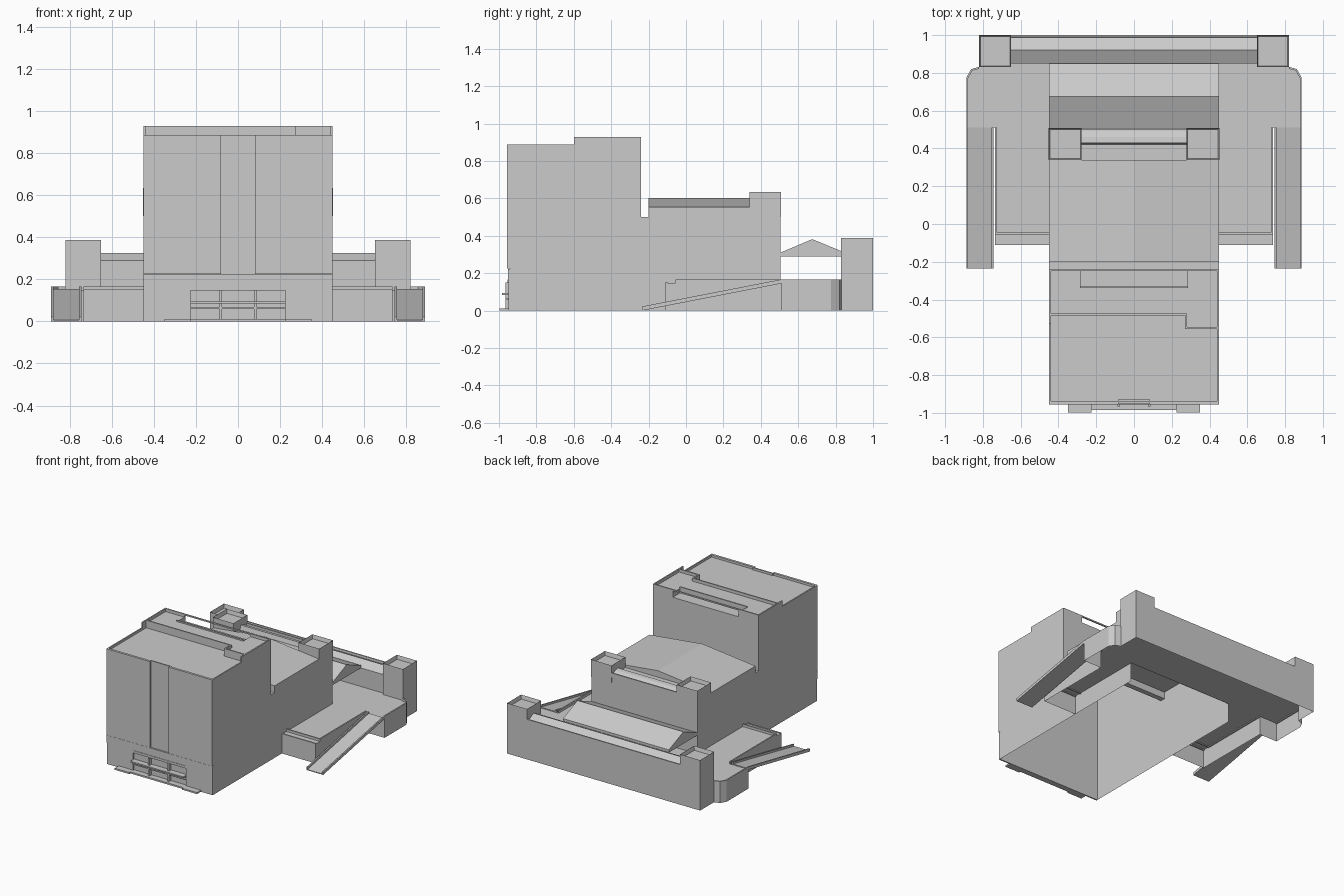
import bpy, bmesh

if "Cube" in bpy.data.objects:
    bpy.data.objects.remove(bpy.data.objects["Cube"])


def finish(name, bm):
    bmesh.ops.recalc_face_normals(bm, faces=bm.faces[:])
    me = bpy.data.meshes.new(name)
    bm.to_mesh(me)
    bm.free()
    ob = bpy.data.objects.new(name, me)
    bpy.context.collection.objects.link(ob)
    return ob


def prism(name, pts, axis, a, b, drop=None):
    """Extrude a 2D outline along x or z; drop(center) picks faces to leave open."""
    bm = bmesh.new()
    mk = (lambda p, t: (t, p[0], p[1])) if axis == 'x' else (lambda p, t: (p[0], p[1], t))
    lo = [bm.verts.new(mk(p, a)) for p in pts]
    hi = [bm.verts.new(mk(p, b)) for p in pts]
    bm.faces.new(lo)
    bm.faces.new(hi)
    n = len(pts)
    for i in range(n):
        j = (i + 1) % n
        bm.faces.new((lo[i], lo[j], hi[j], hi[i]))
    bmesh.ops.recalc_face_normals(bm, faces=bm.faces[:])
    if drop:
        dead = [f for f in bm.faces if drop(f.calc_center_median(), f.normal)]
        bmesh.ops.delete(bm, geom=dead, context='FACES')
    me = bpy.data.meshes.new(name)
    bm.to_mesh(me)
    bm.free()
    ob = bpy.data.objects.new(name, me)
    bpy.context.collection.objects.link(ob)
    return ob


def box(name, x0, x1, y0, y1, z0, z1, rim=0, depth=0.03):
    """Box; with rim > 0 the top is sunk to leave a thin parapet."""
    x0, x1 = sorted((x0, x1))
    bm = bmesh.new()
    bmesh.ops.create_cube(bm, size=1)
    for v in bm.verts:
        v.co = ((x0 + x1) / 2 + v.co.x * (x1 - x0),
                (y0 + y1) / 2 + v.co.y * (y1 - y0),
                (z0 + z1) / 2 + v.co.z * (z1 - z0))
    if rim:
        top = max(bm.faces, key=lambda f: f.calc_center_median().z)
        bmesh.ops.inset_region(bm, faces=[top], thickness=rim)
        for v in top.verts:
            v.co.z -= depth
    return finish(name, bm)


# main hall: stepped shell, open underneath and at the low rear
prism("main_hall", [(-.94, 0), (-.94, .87), (-.24, .87), (-.24, .5), (-.2, .5), (-.2, .553),
                    (.505, .553), (.505, .145), (.505, 0)], 'x', -.45, .45,
      lambda c, n: n.z < -.9 or (n.y > .9 and c.z < .14))

# terrace shell with two wings, open underneath
half = [(.45, .505), (.45, -.11), (.735, -.11), (.735, .51), (.888, .51), (.888, .775),
        (.862, .82), (.82, .832), (.82, 1)]
outline = half + [(-x, y) for x, y in reversed(half)]
prism("terrace", outline, 'z', 0, .147,
      lambda c, n: n.z < -.9 or (abs(abs(c.x) - .45) < .001 and abs(n.x) > .9)
      or (abs(c.y - .505) < .001 and abs(n.y) > .9))

# tall block roof: raised rear tier with stepped front edge
prism("raised_roof", [(-.45, -.24), (-.45, -.475), (.275, -.475), (.275, -.545), (.45, -.545),
                      (.45, -.24), (.28, -.24), (.28, -.33), (-.28, -.33), (-.28, -.24)],
      'z', .87, .905)
for name, x0, x1, y0, y1 in [
        ("tier_rim_front", -.45, .275, -.485, -.475), ("tier_rim_step", .27, .28, -.545, -.475),
        ("tier_rim_right_front", .27, .45, -.555, -.545), ("tier_rim_right", .44, .45, -.6, -.24),
        ("tier_rim_left", -.45, -.44, -.53, -.24), ("slot_rim", -.285, .285, -.34, -.33),
        ("tier_rim_back_left", -.45, -.28, -.25, -.24), ("tier_rim_back_right", .28, .45, -.25, -.24)]:
    box(name, x0, x1, y0, y1, .87, .928 if name != "slot_rim" else .915)
box("slot_rail", -.28, .28, -.25, -.24, .918, .928)
box("notch_rim", -.085, .085, -.94, -.93, .865, .887)

# upper rear parapet between the small towers
prism("upper_parapet", [(.34, .55), (.42, .553), (.43, .585), (.46, .58), (.495, .56), (.495, .545)],
      'x', -.28, .28)
box("upper_parapet_rim", -.28, .28, .497, .507, .54, .575)

# middle roof: low ridge running front to back
bm = bmesh.new()
a, b = ([bm.verts.new((x, y, z)) for x, z in ((-.45, .553), (0, .603), (.45, .553))]
        for y in (-.2, .34))
bm.faces.new((a[0], a[1], b[1], b[0]))
bm.faces.new((a[1], a[2], b[2], b[1]))
bm.faces.new(a)
bm.faces.new(b)
finish("middle_roof", bm)

# rear gatehouse wall with a little ridged top, and the bridging roof
prism("rear_wall", [(.85, .147), (.85, .29), (.92, .325), (.988, .292), (.99, .308), (1, .308), (1, .147)],
      'x', -.65, .65)
prism("bridge_roof", [(.505, .29), (.505, .31), (.675, .382), (.85, .31), (.85, .29)], 'x', -.45, .45)

for side, s in (("left", -1), ("right", 1)):
    # square towers with sunk tops
    box("rear_tower_" + side, s * .65, s * .82, .83, 1, .147, .387, .01)
    box("upper_tower_" + side, s * .277, s * .452, .34, .508, .5, .633, .01)

    # front wall panels leaving a central recess
    box("front_panel_" + side, s * .08, s * .45, -.956, -.94, .225, .887)
    box("roof_rim_front_" + side, s * .08, s * .45, -.945, -.938, .865, .887)
    box("roof_rim_side_" + side, s * .44, s * .45, -.95, -.48, .865, .887)
    box("base_pier_" + side, s * .225, s * .45, -.95, -.94, 0, .165)

    # wing parapets
    box("wing_rim_" + side, s * .725, s * .735, -.05, .51, .14, .166)
    box("wing_step_" + side, s * .45, s * .735, -.055, -.045, .14, .166)
    box("wing_front_lip_" + side, s * .45, s * .735, -.11, -.1, .14, .152)
    rim = [(.888, .51), (.888, .775), (.862, .82), (.82, .832), (.82, .822), (.856, .812), (.878, .772), (.878, .51)]
    prism("terrace_rim_" + side, [(s * x, y) for x, y in rim], 'z', .14, .166)

    # sloping ramp: thin floor plus two kerbs
    prism("ramp_floor_" + side, [(-.235, 0), (-.235, .006), (.51, .153), (.51, .145)],
          'x', s * .745, s * .888)
    for k, x in (("inner", .745), ("outer", .878)):
        prism("ramp_kerb_%s_%s" % (k, side), [(-.235, 0), (-.235, .022), (.51, .167), (.51, .145)],
              'x', s * x, s * (x + .01))

    # gate posts and entry steps
    box("gate_post_" + side, s * .075, s * .088, -.965, -.94, .01, .15)
    box("gate_step_" + side, s * .225, s * .35, -.998, -.94, 0, .012)

# front band and gate ledges
box("front_band", -.45, .45, -.952, -.94, .165, .222)
box("gate_lintel", -.225, .225, -.955, -.94, .147, .165)
box("gate_ledge", -.225, .225, -.985, -.94, .084, .094)
box("gate_bar", -.225, .225, -.96, -.94, .06, .068)
box("gate_floor", -.225, .225, -.985, -.94, 0, .012)
